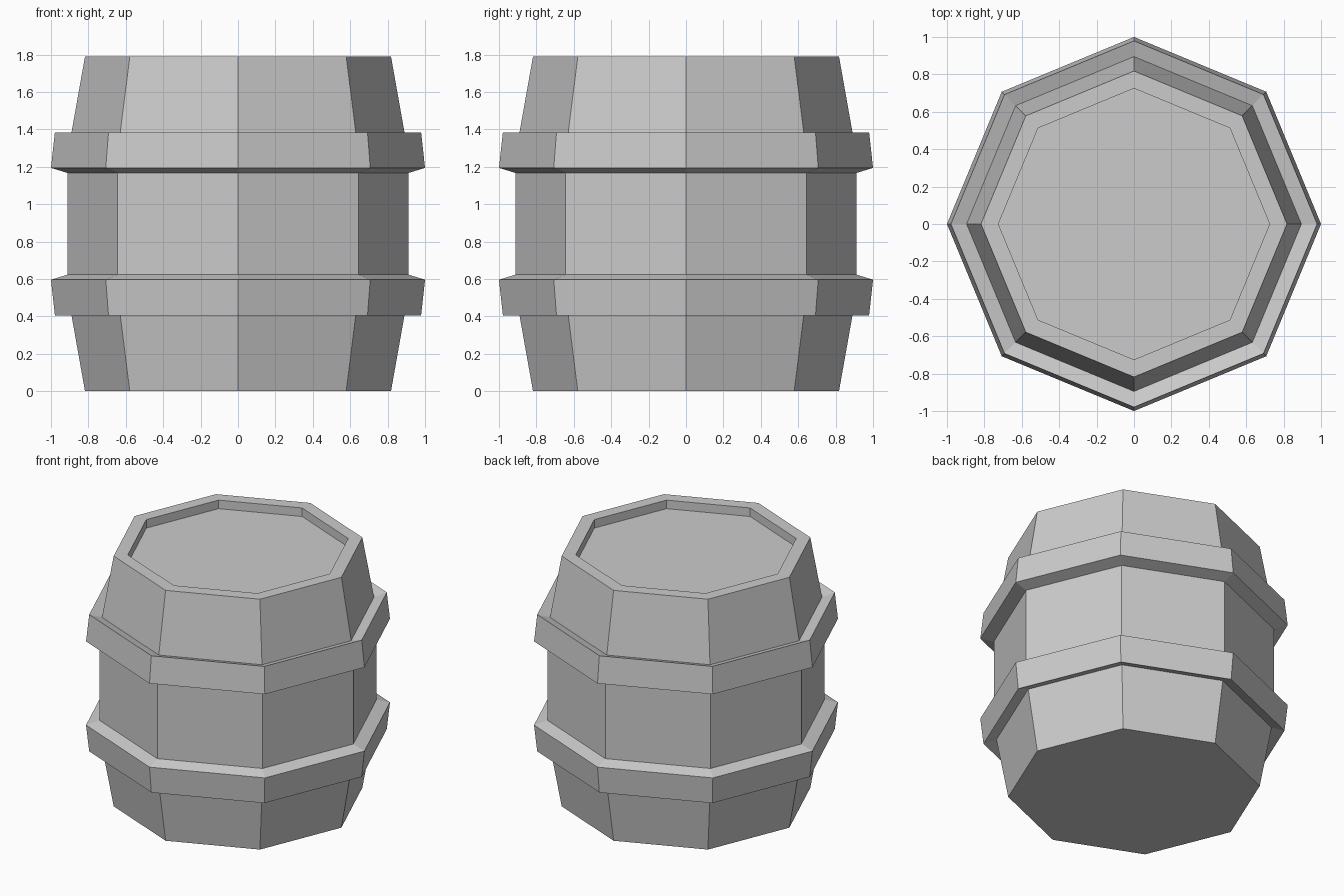
import bpy, bmesh
from math import cos, sin, pi

if "Cube" in bpy.data.objects:
    bpy.data.objects.remove(bpy.data.objects["Cube"])

SIDES = 8
HEIGHT = 1.79

# Lower half of the outer profile (radius, z); each hoop stands square to the slanted staves
lower = [(0.818, 0.0), (0.895, 0.433), (0.979, 0.406), (1.0, 0.596),
         (0.912, 0.623)]
upper = [(r, HEIGHT - z) for r, z in reversed(lower)]
# Rim and sunken lid floor
lid = [(0.725, HEIGHT), (0.725, HEIGHT - 0.061)]


def lathe(name, profile):
    """Spin a profile into a flat-sided solid capped at both ends."""
    bm = bmesh.new()
    rings = [[bm.verts.new((r * cos(2 * pi * i / SIDES), r * sin(2 * pi * i / SIDES), z))
              for i in range(SIDES)] for r, z in profile]
    for a, b in zip(rings, rings[1:]):
        for i in range(SIDES):
            j = (i + 1) % SIDES
            bm.faces.new((a[i], a[j], b[j], b[i]))
    bm.faces.new(rings[0][::-1])
    bm.faces.new(rings[-1])
    mesh = bpy.data.meshes.new(name)
    bm.to_mesh(mesh)
    bm.free()
    obj = bpy.data.objects.new(name, mesh)
    bpy.context.collection.objects.link(obj)
    return obj


# Barrel with two hoops and a recessed lid
lathe("barrel", lower + upper + lid)
